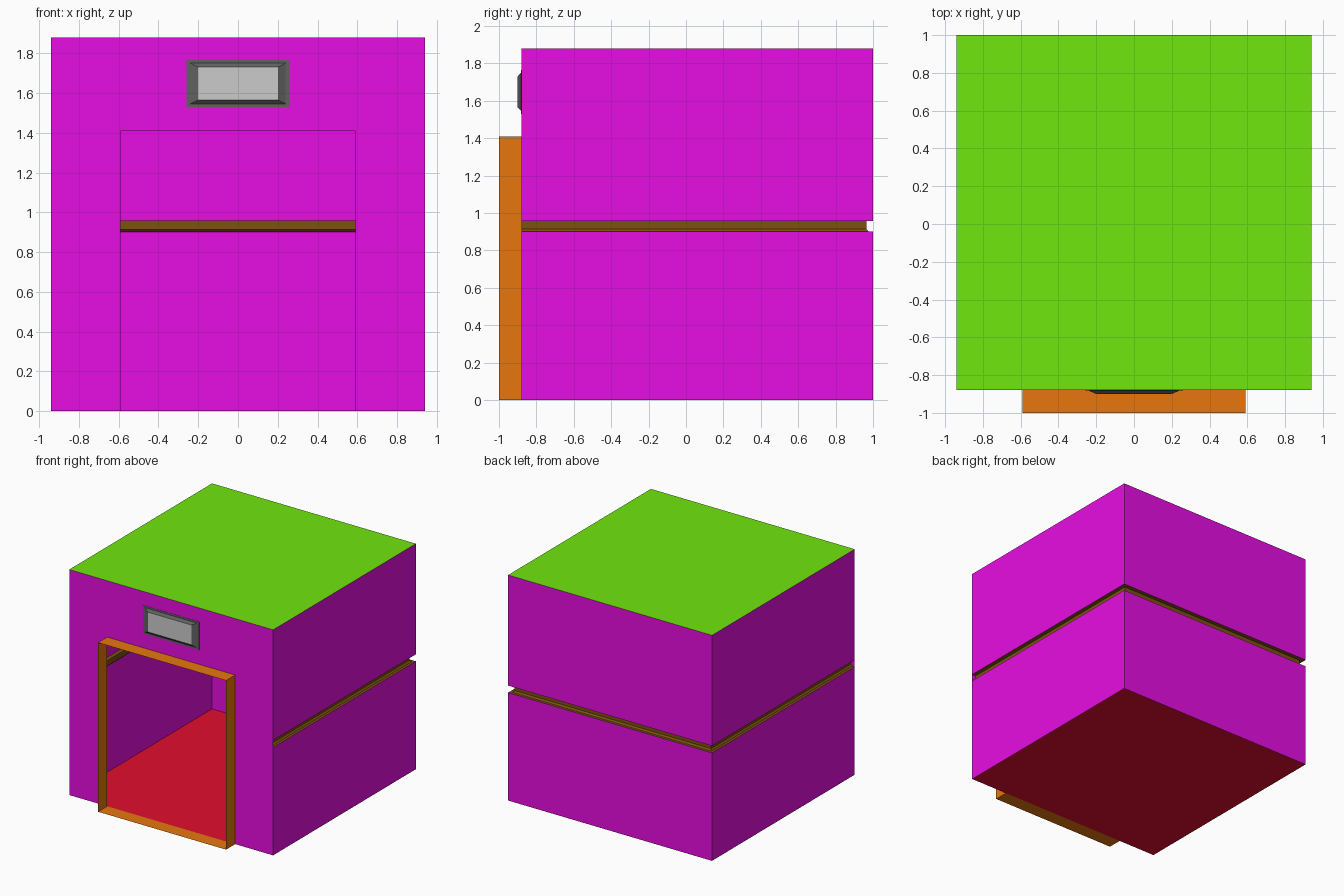
import bpy

if "Cube" in bpy.data.objects:
    bpy.data.objects.remove(bpy.data.objects["Cube"])

def material(name, rgb):
    m = bpy.data.materials.new(name)
    m.diffuse_color = (*rgb, 1)
    m.use_nodes = True
    m.node_tree.nodes["Principled BSDF"].inputs["Base Color"].default_value = m.diffuse_color
    return m

wall_mat = material("wall_magenta", (0.8, 0.004, 0.76))
trim_mat = material("groove_brown", (0.2, 0.085, 0.004))
roof_mat = material("roof_green", (0.16, 0.8, 0.004))
frame_mat = material("frame_orange", (0.8, 0.18, 0.004))
floor_mat = material("floor_red", (0.76, 0.004, 0.027))
dark_mat = material("dark_grey", (0.12, 0.12, 0.12))
panel_mat = material("panel_grey", (0.6, 0.6, 0.6))

def mesh(name, verts, faces, mat):
    me = bpy.data.meshes.new(name)
    me.from_pydata(verts, [], faces)
    me.materials.append(mat)
    ob = bpy.data.objects.new(name, me)
    bpy.context.collection.objects.link(ob)
    return ob

def loft(name, rings, mat, closed=True):
    """Skin consecutive rings of equal point count."""
    n = len(rings[0])
    faces = []
    for r in range(len(rings) - 1):
        for i in range(n if closed else n - 1):
            j = (i + 1) % n
            faces.append((r*n + i, r*n + j, (r+1)*n + j, (r+1)*n + i))
    return mesh(name, [p for ring in rings for p in ring], faces, mat)

W, F, B, H = 0.94, -0.88, 1.0, 1.88   # half width, front, back, height
DW, DH = 0.59, 1.41                   # doorway half width and height

# Side and back walls: a U-shaped path swept through (inset, z) profiles
def u_wall(name, profile, mat):
    rings = [[(W-d, F, z), (W-d, B-d, z), (-W+d, B-d, z), (-W+d, F, z)]
             for d, z in profile]
    return loft(name, rings, mat, closed=False)

u_wall("lower_walls", [(0, 0), (0, 0.90)], wall_mat)
u_wall("wall_groove", [(0, 0.90), (0.022, 0.90), (0.035, 0.913),
                       (0.035, 0.958), (0, 0.958)], trim_mat)
u_wall("upper_walls", [(0, 0.958), (0, H)], wall_mat)

# Front wall around the open doorway
mesh("front_wall",
     [(-W, F, 0), (-DW, F, 0), (-DW, F, DH), (DW, F, DH),
      (DW, F, 0), (W, F, 0), (W, F, H), (-W, F, H)],
     [(0, 1, 2, 7), (2, 3, 6, 7), (4, 5, 6, 3)], wall_mat)

# Roof and floor sheets
def sheet(name, z, mat, up):
    face = (0, 1, 2, 3) if up else (3, 2, 1, 0)
    return mesh(name, [(-W, F, z), (W, F, z), (W, B, z), (-W, B, z)], [face], mat)

sheet("roof", H, roof_mat, True)
sheet("floor", 0, floor_mat, False)

# Rectangle facing the front
def rect(hw, z0, z1, y):
    return [(-hw, y, z0), (hw, y, z0), (hw, y, z1), (-hw, y, z1)]

# Thin door frame projecting from the wall
loft("door_frame", [rect(DW, 0, DH, F), rect(DW, 0, DH, -1.0)], frame_mat)

# Sign: flat border, sloped rim and raised face
loft("sign_rim", [rect(0.26, 1.53, 1.765, F), rect(0.26, 1.53, 1.765, F - 0.002),
                  rect(0.24, 1.545, 1.75, F - 0.002),
                  rect(0.20, 1.565, 1.73, -0.90)], dark_mat)
mesh("sign_face", rect(0.20, 1.565, 1.73, -0.90), [(0, 1, 2, 3)], panel_mat)
